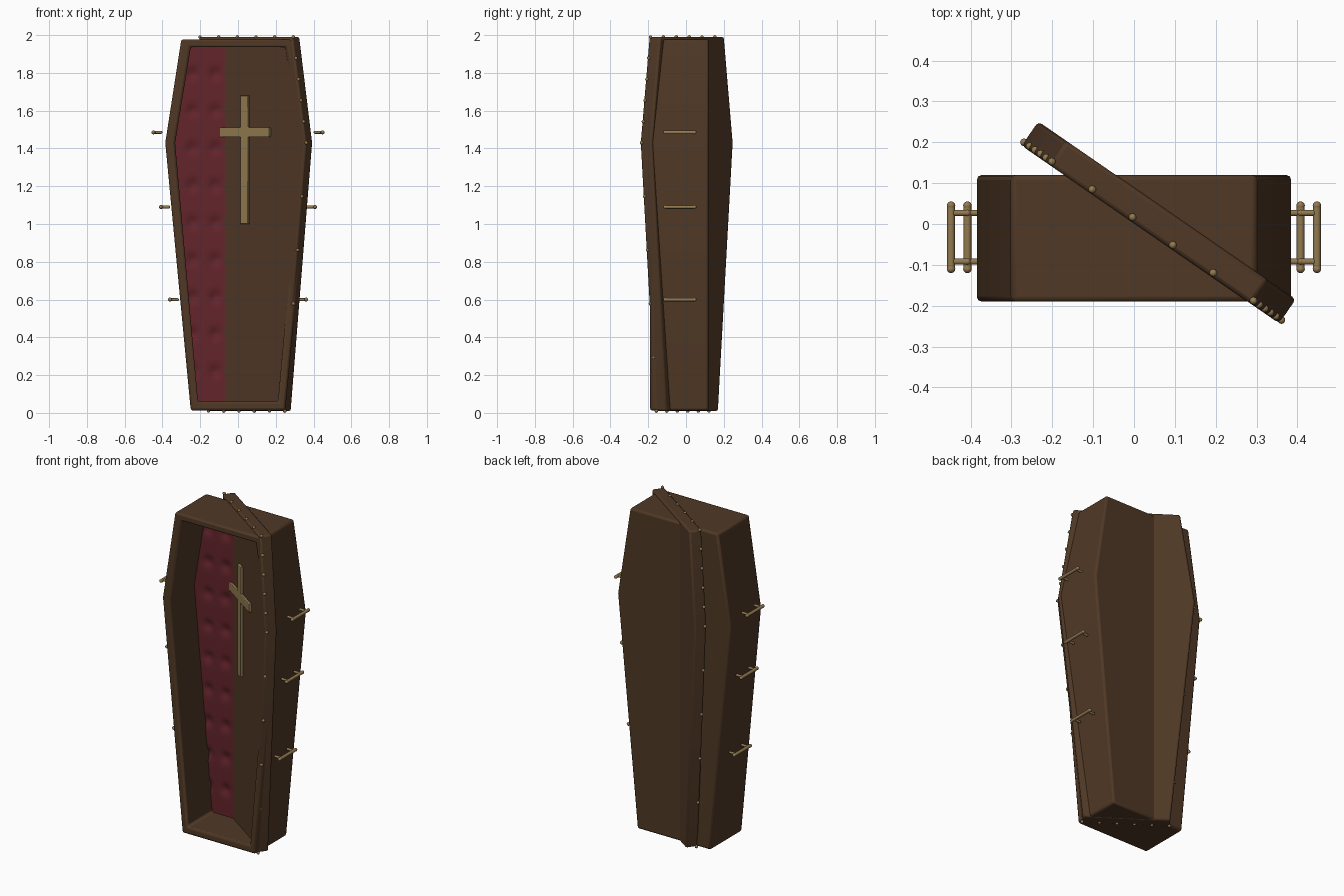
import bpy, bmesh, math
from mathutils import Matrix, Vector

cube = bpy.data.objects.get("Cube")
if cube:
    bpy.data.objects.remove(cube, do_unlink=True)


def material(name, rgb):
    m = bpy.data.materials.new(name)
    m.use_nodes = True
    m.diffuse_color = (*rgb, 1)
    bsdf = m.node_tree.nodes["Principled BSDF"]
    bsdf.inputs["Base Color"].default_value = (*rgb, 1)
    bsdf.inputs["Roughness"].default_value = 0.8
    return m


WOOD = material("dark_wood", (0.080, 0.040, 0.019))
VELVET = material("red_velvet", (0.125, 0.018, 0.024))
BRASS = material("aged_brass", (0.290, 0.195, 0.080))

MID_Z = 1.43
LID_TURN = Matrix.Translation((0.06, 0.003, 0)) @ Matrix.Rotation(math.radians(-34.6), 4, 'Z')


def finish(name, bm, mat, bevel=0, matrix=None):
    bmesh.ops.recalc_face_normals(bm, faces=bm.faces)
    me = bpy.data.meshes.new(name)
    bm.to_mesh(me)
    bm.free()
    me.materials.append(mat)
    ob = bpy.data.objects.new(name, me)
    bpy.context.collection.objects.link(ob)
    if matrix:
        ob.matrix_world = matrix
    if bevel:
        mod = ob.modifiers.new("soft_edges", 'BEVEL')
        mod.width, mod.segments = bevel, 2
        mod.limit_method, mod.angle_limit = 'ANGLE', math.radians(25)
    bpy.context.view_layer.objects.active = ob
    ob.select_set(True)
    bpy.ops.object.shade_smooth_by_angle(angle=math.radians(35))
    ob.select_set(False)
    return ob


def outline(top, mid, low, z0, z1):
    """Six-sided outline as (x, z) pairs."""
    right = [(low, z0), (mid, MID_Z), (top, z1)]
    return right + [(-x, z) for x, z in reversed(right)]


def ring(bm, points, y):
    return [bm.verts.new((x, y, z)) for x, z in points]


def bridge(bm, a, b):
    n = len(a)
    for i in range(n):
        bm.faces.new((a[i], a[(i + 1) % n], b[(i + 1) % n], b[i]))


# Open box: outer shell, front rim and recessed interior
outer = outline(0.30, 0.385, 0.25, 0.012, 1.978)
inner = outline(0.25, 0.333, 0.212, 0.06, 1.937)
bm = bmesh.new()
rings = [ring(bm, outer, 0.12), ring(bm, outer, -0.19),
         ring(bm, inner, -0.19), ring(bm, inner, 0.075)]
for a, b in zip(rings, rings[1:]):
    bridge(bm, a, b)
bm.faces.new(rings[0])
bm.faces.new(rings[-1])
finish("box", bm, WOOD, 0.012)

# Tufted lining on the floor of the box
bm = bmesh.new()
ROWS, COLS = 110, 44
BUTTONS = [(0.12 * i, 0.22 + 0.197 * j) for i in range(-2, 3) for j in range(9)]


def lining_half_width(z):
    if z < MID_Z:
        return 0.215 + (z - 0.06) / (MID_Z - 0.06) * 0.12
    return 0.335 - (z - MID_Z) / (1.94 - MID_Z) * 0.083


grid = []
for r in range(ROWS + 1):
    z = 0.058 + 1.882 * r / ROWS
    row = []
    for c in range(COLS + 1):
        x = lining_half_width(z) * (2 * c / COLS - 1)
        dent = sum(math.exp(-((x - bx) ** 2 + (z - bz) ** 2) / 0.0008)
                   for bx, bz in BUTTONS)
        row.append(bm.verts.new((x, 0.05 + 0.016 * dent, z)))
    grid.append(row)
for lower, upper in zip(grid, grid[1:]):
    for c in range(COLS):
        bm.faces.new((lower[c], lower[c + 1], upper[c + 1], upper[c]))
lining = finish("lining", bm, VELVET)
if lining.data.polygons[0].normal.y > 0:
    lining.data.flip_normals()

# Lid, swung around so that it stands diagonally through the box
lid_shape = outline(0.30, 0.383, 0.245, 0.01, 1.99)
bm = bmesh.new()
front, back = ring(bm, lid_shape, -0.035), ring(bm, lid_shape, 0.037)
bridge(bm, front, back)
bm.faces.new(front)
bm.faces.new(back)
finish("lid", bm, WOOD, 0.01, LID_TURN)

# Round nails along the lid's edge
bm = bmesh.new()
for i, (x, z) in enumerate(lid_shape):
    start, end = Vector((x, -0.025, z)), Vector((0, -0.025, 0))
    end.x, end.z = lid_shape[(i + 1) % 6]
    for k in range(5):
        spot = Matrix.Translation(start.lerp(end, k / 5))
        bmesh.ops.create_uvsphere(bm, u_segments=10, v_segments=6, radius=0.0095, matrix=spot)
finish("lid_nails", bm, BRASS, 0, LID_TURN)


# Cross on the lid
def cross_outline():
    w, arm, low, bar0, bar1, high = 0.025, 0.162, 1.0, 1.46, 1.512, 1.68
    right = [(w, low), (w, bar0), (arm, bar0), (arm, bar1), (w, bar1), (w, high)]
    return right + [(-x, z) for x, z in reversed(right)]


bm = bmesh.new()
front, back = ring(bm, cross_outline(), -0.05), ring(bm, cross_outline(), -0.03)
bridge(bm, front, back)
bm.faces.new(front)
bm.faces.new(back)
finish("cross", bm, BRASS, 0.003, LID_TURN)


# Carrying handles: a round bar on two posts, three on each side
def rod(bm, a, b, radius):
    a, b = Vector(a), Vector(b)
    turn = (b - a).to_track_quat('Z', 'Y').to_matrix().to_4x4()
    bmesh.ops.create_cone(bm, cap_ends=True, segments=12, radius1=radius, radius2=radius,
                          depth=(b - a).length, matrix=Matrix.Translation((a + b) / 2) @ turn)
    for end in (a, b):
        bmesh.ops.create_uvsphere(bm, u_segments=12, v_segments=6, radius=radius * 1.1,
                                  matrix=Matrix.Translation(end))


for side, label in ((1, "left"), (-1, "right")):
    for x, z, level in ((0.448, 1.485, "upper"), (0.408, 1.09, "middle"), (0.361, 0.60, "lower")):
        bm = bmesh.new()
        rod(bm, (side * x, -0.11, z), (side * x, 0.045, z), 0.0095)
        for y in (-0.092, 0.027):
            rod(bm, (side * x, y, z), (side * (x - 0.04), y, z), 0.0075)
        finish(f"{label}_{level}_handle", bm, BRASS)
